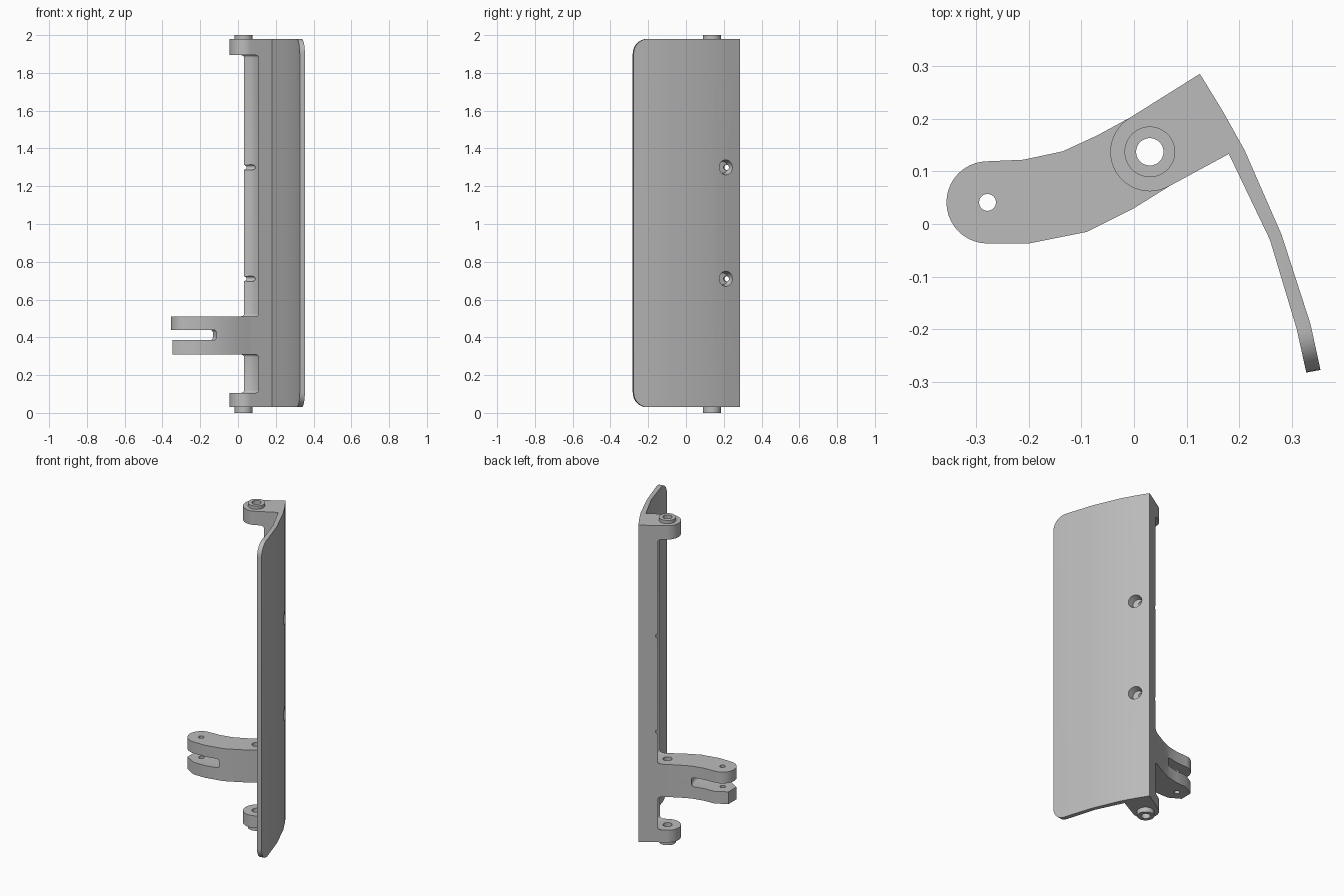
import bpy, bmesh
from math import cos, sin, radians
from mathutils import Vector

cube = bpy.data.objects.get("Cube")
if cube:
    bpy.data.objects.remove(cube, do_unlink=True)

grey = bpy.data.materials.new("plain grey")
grey.use_nodes = True
colour = (0.5, 0.5, 0.5, 1)
grey.diffuse_color = colour
grey.node_tree.nodes["Principled BSDF"].inputs["Base Color"].default_value = colour

PIVOT = (0.03, 0.137)
CLEVIS = (-0.278, 0.041)
BOTTOM, TOP = 0.03, 1.98


def arc(centre, radius, start, end, steps):
    angles = [radians(start + (end - start) * i / steps) for i in range(steps + 1)]
    return [(centre[0] + radius * cos(a), centre[1] + radius * sin(a)) for a in angles]


def finish(bm, name):
    bmesh.ops.recalc_face_normals(bm, faces=bm.faces)
    mesh = bpy.data.meshes.new(name)
    bm.to_mesh(mesh)
    bm.free()
    mesh.materials.append(grey)
    obj = bpy.data.objects.new(name, mesh)
    bpy.context.collection.objects.link(obj)
    return obj


def prism(outline, low, high):
    bm = bmesh.new()
    base = bm.faces.new([bm.verts.new((x, y, low)) for x, y in outline])
    new = bmesh.ops.extrude_face_region(bm, geom=[base])["geom"]
    bmesh.ops.translate(bm, vec=(0, 0, high - low),
                        verts=[v for v in new if isinstance(v, bmesh.types.BMVert)])
    return bm


def cylinder(name, centre, radius, low, high, rounding=0):
    bm = prism(arc(centre, radius, 0, 352.5, 47), low, high)
    if rounding:
        rims = [e for e in bm.edges if e.verts[0].co.z == e.verts[1].co.z]
        bmesh.ops.bevel(bm, geom=rims, offset=rounding, segments=4,
                        profile=0.5, affect='EDGES')
    return finish(bm, name)


def cone(name, start, end, r1, r2):
    # Tapered round cutter running from one point to another
    start, end = Vector(start), Vector(end)
    bm = bmesh.new()
    bmesh.ops.create_cone(bm, cap_ends=True, segments=32, radius1=r1, radius2=r2,
                          depth=(end - start).length)
    turn = (end - start).to_track_quat('Z', 'Y').to_matrix().to_4x4()
    bmesh.ops.transform(bm, matrix=turn, verts=bm.verts)
    bmesh.ops.translate(bm, vec=(start + end) / 2, verts=bm.verts)
    return finish(bm, name)


def cut(obj, cutters):
    bpy.context.view_layer.objects.active = obj
    for cutter in cutters:
        cutter.hide_render = True
        mod = obj.modifiers.new("cut", 'BOOLEAN')
        mod.operation, mod.solver, mod.object = 'DIFFERENCE', 'EXACT', cutter
        bpy.ops.object.modifier_apply(modifier=mod.name)


# Spar with rounded hinge lugs
lug_arc = arc(PIVOT, 0.075, 120, 300, 24)
spar = finish(prism([(0.125, 0.285)] + lug_arc + [(0.18, 0.133)], BOTTOM, TOP), "spar")

# Curved panel with rounded front corners
outer = [(0.125, 0.285), (0.168, 0.215), (0.21, 0.14), (0.28, -0.02),
         (0.335, -0.19), (0.354, -0.277)]
inner = [(0.327, -0.282), (0.309, -0.2), (0.258, -0.03), (0.18, 0.133)]
bm = prism(outer + inner, BOTTOM, TOP)
corners = [e for e in bm.edges
           if all(v.co.y < -0.27 for v in e.verts)
           and abs(e.verts[0].co.z - e.verts[1].co.z) < 0.01]
bmesh.ops.bevel(bm, geom=corners, offset=0.078, segments=8, profile=0.5,
                affect='EDGES', clamp_overlap=False)
panel = finish(bm, "curved_panel")


# Lever arm, split into two fork halves
def fork(name, low, high, steps):
    upper_edge = [(-0.07, 0.168), (-0.135, 0.138), (-0.21, 0.122)]
    lower_edge = [(-0.2, -0.037), (-0.09, -0.015), (0, 0.03)]
    outline = upper_edge + arc(CLEVIS, 0.078, 90, 270, steps) + lower_edge
    return finish(prism(outline + lug_arc[::-1], low, high), name)


forks = [fork("upper_fork_arm", 0.41, 0.51, 20), fork("lower_fork_arm", 0.31, 0.41, 3)]

# Hinge bushings
bushings = [cylinder("lower_bushing", PIVOT, 0.048, 0, BOTTOM),
            cylinder("upper_bushing", PIVOT, 0.048, TOP, 2)]

# Cutters
pivot_hole = cylinder("pivot_hole", PIVOT, 0.026, -1, 3)
recesses = [cylinder("recess", PIVOT, 0.09, low, high, 0.014)
            for low, high in ((0.105, 0.31), (0.51, 1.895))]
fork_cuts = [cylinder("fork_slot", CLEVIS, 0.175, 0.385, 0.44, 0.015),
             cylinder("fork_hole", CLEVIS, 0.016, 0, 1)]
screw_cuts = []
for z in (0.71, 1.3):
    screw_cuts.append(cone("countersink", (0.19, 0.222, z), (0.135, 0.195, z), 0.046, 0.03))
    screw_cuts.append(cone("screw_hole", (0.2, 0.207, z), (0.03, 0.222, z), 0.014, 0.014))

cut(spar, recesses + [pivot_hole] + screw_cuts)
cut(panel, screw_cuts)
for part in forks:
    cut(part, fork_cuts)
for part in bushings:
    cut(part, [pivot_hole])
for cutter in recesses + fork_cuts + screw_cuts + [pivot_hole]:
    bpy.data.objects.remove(cutter, do_unlink=True)

# Smooth curves, sharp corners
bpy.ops.object.select_all(action='DESELECT')
for part in [spar, panel] + forks + bushings:
    part.select_set(True)
bpy.context.view_layer.objects.active = spar
bpy.ops.object.shade_smooth_by_angle(angle=radians(30))
